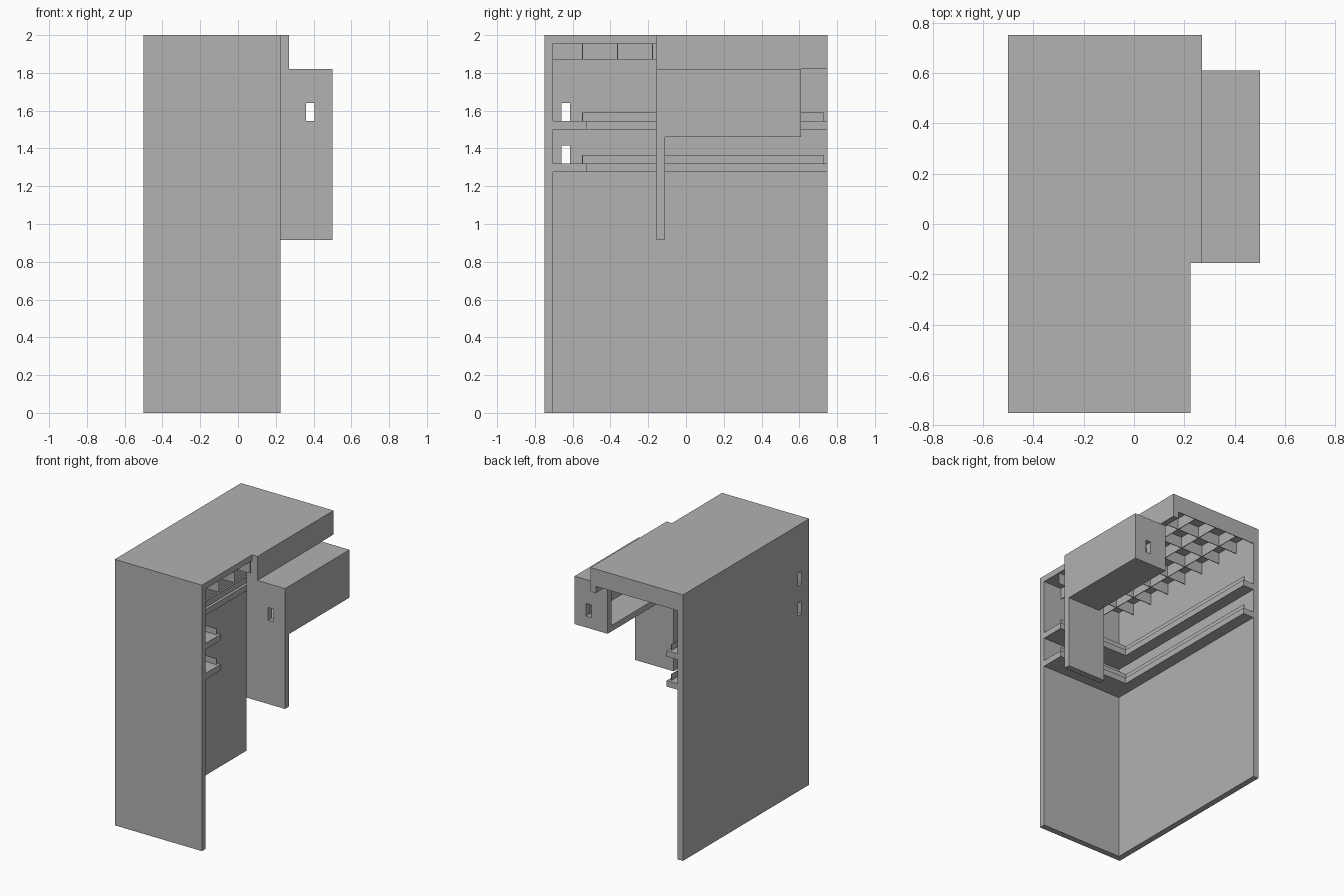
import bpy, bmesh
from mathutils import Vector

cube = bpy.data.objects.get("Cube")
if cube:
    bpy.data.objects.remove(cube, do_unlink=True)

T = 0.045       # board thickness
SLAT = 0.005    # thin plate thickness
STEP = 0.185    # slat spacing
XW, XE = -0.5, 0.225          # cabinet wall and open edge
YF, YB = -0.75, 0.75          # front and back
XI, YI = XW + T, YF + T       # inner faces
PY, BY, PX = -0.155, 0.61, 0.5  # hanging panel, box back, box outer side

grey = bpy.data.materials.new("light_grey")
grey.use_nodes = True
grey.diffuse_color = (0.445, 0.445, 0.445, 1)
grey.node_tree.nodes["Principled BSDF"].inputs["Base Color"].default_value = grey.diffuse_color


def prism(name, outline, lo, hi, axis="z"):
    """Extrude a 2D outline between lo and hi along z (xy outline) or y (xz outline)."""
    bm = bmesh.new()
    place = (lambda a, b: (a, b, lo)) if axis == "z" else (lambda a, b: (a, lo, b))
    face = bm.faces.new([bm.verts.new(place(a, b)) for a, b in outline])
    out = bmesh.ops.extrude_face_region(bm, geom=[face])
    move = Vector((0, 0, hi - lo)) if axis == "z" else Vector((0, hi - lo, 0))
    bmesh.ops.translate(bm, vec=move, verts=[v for v in out["geom"] if isinstance(v, bmesh.types.BMVert)])
    bmesh.ops.recalc_face_normals(bm, faces=bm.faces)
    mesh = bpy.data.meshes.new(name)
    bm.to_mesh(mesh)
    bm.free()
    mesh.materials.append(grey)
    ob = bpy.data.objects.new(name, mesh)
    bpy.context.collection.objects.link(ob)
    return ob


def box(name, x0, x1, y0, y1, z0, z1):
    return prism(name, [(x0, y0), (x1, y0), (x1, y1), (x0, y1)], z0, z1)


def cut_slot(ob, *bounds):
    """Cut a rectangular slot through a board."""
    cutter = box("slot_cutter", *bounds)
    cutter.hide_render = True
    mod = ob.modifiers.new("slot", "BOOLEAN")
    mod.operation, mod.solver, mod.object = "DIFFERENCE", "EXACT", cutter
    bpy.context.view_layer.objects.active = ob
    bpy.ops.object.modifier_apply(modifier=mod.name)
    bpy.data.objects.remove(cutter, do_unlink=True)


# Cabinet shell: side wall, front board and top with its wider rear part
side_wall = box("side_wall", XW, XI, YF, YB, 0, 2 - T)
for z in (1.32, 1.545):
    cut_slot(side_wall, XW - 0.1, XI + 0.1, -0.66, -0.615, z, z + 0.095)
box("front_board", XI, XE, YF, YI, 0, 2 - T)
prism("top_board", [(XW, YF), (XE, YF), (XE, PY), (XE + T, PY), (XE + T, YB), (XW, YB)], 2 - T, 2)
box("fascia", XE, XE + T, PY + T, YB, 1.82, 2 - T)

# L-shaped shelves with thin upright lips
DX, DY = -0.365, -0.525   # inner shelf edges
LX, LY = DX - 0.025, DY - 0.025
for label, z in (("lower", 1.275), ("upper", 1.5)):
    prism(label + "_shelf", [(XI, YI), (XE, YI), (XE, DY), (DX, DY), (DX, YB), (XI, YB)], z, z + T)
    prism(label + "_shelf_lip",
          [(LX, LY), (XE - 0.02, LY), (XE - 0.02, LY + SLAT), (LX + SLAT, LY + SLAT),
           (LX + SLAT, YB - 0.02), (LX, YB - 0.02)], z + T, z + 2 * T)

# Slat grid under the top
for i in range(8):
    y = YI + 0.155 + i * STEP
    box(f"cross_slat_{i + 1}", XI, XE, y, y + SLAT, 1.87, 2 - T)
for i in (-1, 0, 1):
    x = (XI + XE) / 2 + i * STEP
    box(f"long_slat_{i + 2}", x - SLAT / 2, x + SLAT / 2, YI, YB, 1.87, 2 - T)

# Hanging panel carrying the side box
panel = prism("hanging_panel",
              [(XE - T, 0.915), (PX, 0.915), (PX, 1.82), (XE + T, 1.82), (XE + T, 2 - T), (XE - T, 2 - T)],
              PY, PY + T, axis="y")
back = box("box_back", XE, PX, BY - T, BY, 1.46, 1.82)
for board, y in ((panel, PY), (back, BY - T)):
    cut_slot(board, 0.36, 0.405, y - 0.1, y + T + 0.1, 1.545, 1.64)

# Side box, open toward the cabinet
box("box_floor", XE, PX, PY + T, BY - T, 1.46, 1.46 + T)
box("box_lid", XE, PX, PY + T, BY - T, 1.82 - T, 1.82)
box("box_outer_side", PX - T, PX, PY + T, BY - T, 1.46 + T, 1.82 - T)
